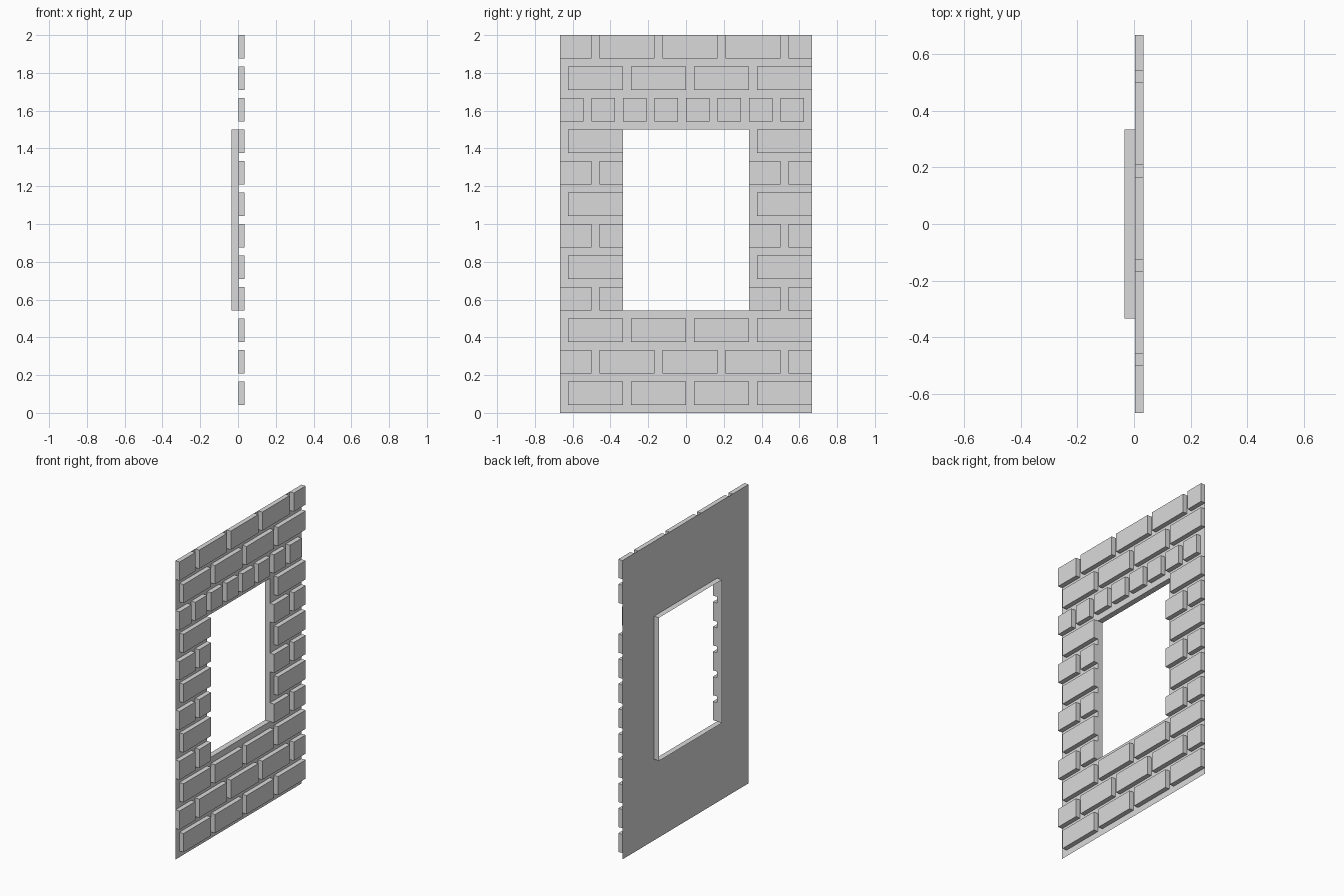
import bpy
import bmesh

cube = bpy.data.objects.get("Cube")
if cube:
    bpy.data.objects.remove(cube, do_unlink=True)

# Layout: everything sits on a grid of brick courses
COURSE = 1 / 6            # course height, also the short brick pitch
GAP = COURSE / 4          # mortar joint
HALF_W = 4 * COURSE       # half wall width
TOP = 12 * COURSE
OPEN_Y = 2 * COURSE       # half opening width
OPEN_Z = (3 * COURSE + GAP, 9 * COURSE)
BACK, SHEET, FACE = -0.0344, 0.0031, 0.0344

grey = bpy.data.materials.new("light grey stone")
grey.use_nodes = True
colour = (0.7, 0.7, 0.7, 1)
grey.diffuse_color = colour
grey.node_tree.nodes["Principled BSDF"].inputs["Base Color"].default_value = colour


def finish(bm, name):
    mesh = bpy.data.meshes.new(name)
    bm.to_mesh(mesh)
    bm.free()
    mesh.materials.append(grey)
    obj = bpy.data.objects.new(name, mesh)
    bpy.context.collection.objects.link(obj)
    return obj


def ring(bm, x, half, z0, z1):
    corners = ((-half, z0), (half, z0), (half, z1), (-half, z1))
    return [bm.verts.new((x, y, z)) for y, z in corners]


def join_rings(bm, a, b):
    for i in range(4):
        j = (i + 1) % 4
        bm.faces.new((a[i], a[j], b[j], b[i]))


# Thin mortar sheet with a window opening
bm = bmesh.new()
join_rings(bm, ring(bm, SHEET, HALF_W, 0, TOP), ring(bm, SHEET, OPEN_Y, *OPEN_Z))
finish(bm, "mortar_sheet")

# Thin lining that runs back from the opening
bm = bmesh.new()
join_rings(bm, ring(bm, SHEET, OPEN_Y, *OPEN_Z), ring(bm, BACK, OPEN_Y, *OPEN_Z))
finish(bm, "window_reveal")


def add_brick(bm, y0, y1, z0, z1):
    """Raised block, open at the back where it meets the sheet."""
    base, face = [[bm.verts.new((x, y, z)) for y, z in
                   ((y0, z0), (y1, z0), (y1, z1), (y0, z1))] for x in (SHEET, FACE)]
    join_rings(bm, base, face)
    bm.faces.new(face)


def course_spans(row):
    """Spans of the bricks in a course, trimmed to the wall and opening."""
    pitch = 2 * COURSE
    first = -HALF_W
    if row == 9:                       # short bricks above the opening
        pitch = COURSE
        first = -HALF_W - GAP
    elif row % 2:                      # staggered course
        first = -HALF_W - COURSE
    beside_opening = 3 <= row <= 8
    sides = [(-HALF_W, -OPEN_Y), (OPEN_Y, HALF_W)] if beside_opening else [(-HALF_W, HALF_W)]
    for i in range(9):
        start = first + i * pitch + GAP
        end = first + (i + 1) * pitch
        for low, high in sides:
            y0, y1 = max(start, low), min(end, high)
            if y1 - y0 > GAP / 2:
                yield y0, y1


# Brick courses on the +x side
for row in range(12):
    bm = bmesh.new()
    for y0, y1 in course_spans(row):
        add_brick(bm, y0, y1, row * COURSE + GAP, (row + 1) * COURSE)
    finish(bm, f"brick_course_{row + 1}")
